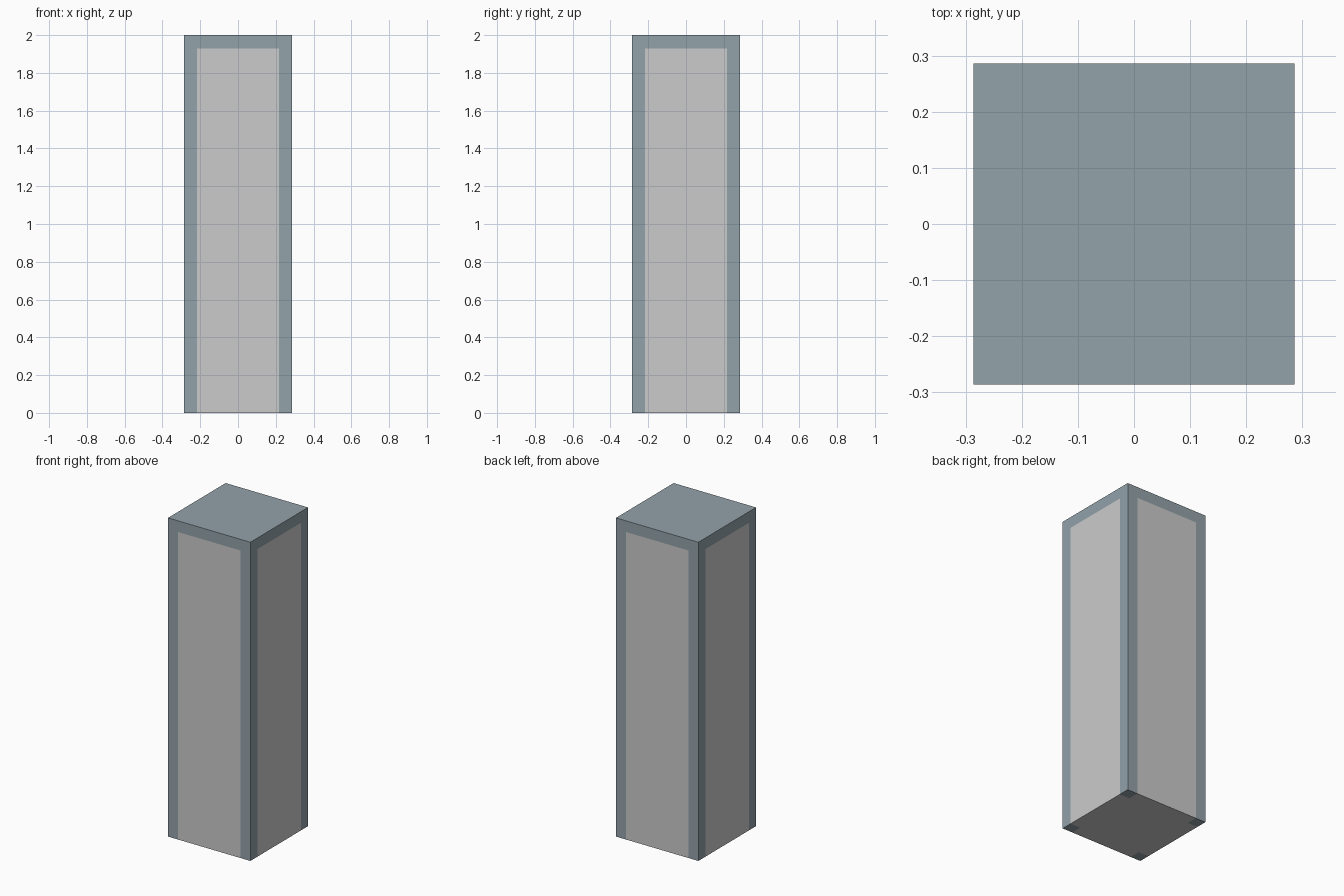
import bpy

if "Cube" in bpy.data.objects:
    bpy.data.objects.remove(bpy.data.objects["Cube"])

HALF, HEIGHT, T = 0.286, 2.0, 0.07   # half width, total height, frame thickness
INNER = HALF - T

frame_mat = bpy.data.materials.new("frame_slate")
frame_mat.diffuse_color = (0.29, 0.36, 0.40, 1)
frame_mat.use_nodes = True
frame_mat.node_tree.nodes["Principled BSDF"].inputs["Base Color"].default_value = frame_mat.diffuse_color


def prism(name, outline, z0, z1, mat=None):
    """Extrude a closed xy outline from z0 to z1."""
    n = len(outline)
    verts = [(x, y, z) for z in (z0, z1) for x, y in outline]
    faces = [tuple(reversed(range(n))), tuple(range(n, 2 * n))]
    faces += [(i, (i + 1) % n, (i + 1) % n + n, i + n) for i in range(n)]
    mesh = bpy.data.meshes.new(name)
    mesh.from_pydata(verts, [], faces)
    obj = bpy.data.objects.new(name, mesh)
    bpy.context.collection.objects.link(obj)
    if mat:
        mesh.materials.append(mat)
    return obj


def rect(x0, x1, y0, y1):
    return [(x0, y0), (x1, y0), (x1, y1), (x0, y1)]


# Corner posts
for sx, side in ((-1, "left"), (1, "right")):
    for sy, end in ((-1, "front"), (1, "back")):
        xs = sorted((sx * INNER, sx * HALF))
        ys = sorted((sy * INNER, sy * HALF))
        prism(f"{end}_{side}_post", rect(*xs, *ys), 0, HEIGHT - T, frame_mat)

# Top cap
prism("top_cap", rect(-HALF, HALF, -HALF, HALF), HEIGHT - T, HEIGHT, frame_mat)

# Panel core: cross section fills the faces flush between the posts
cross = []
for c, s in ((1, 0), (0, 1), (-1, 0), (0, -1)):
    for x, y in ((HALF, -INNER), (HALF, INNER), (INNER, INNER)):
        cross.append((x * c - y * s, x * s + y * c))
prism("panel_core", cross, 0, HEIGHT - T)
